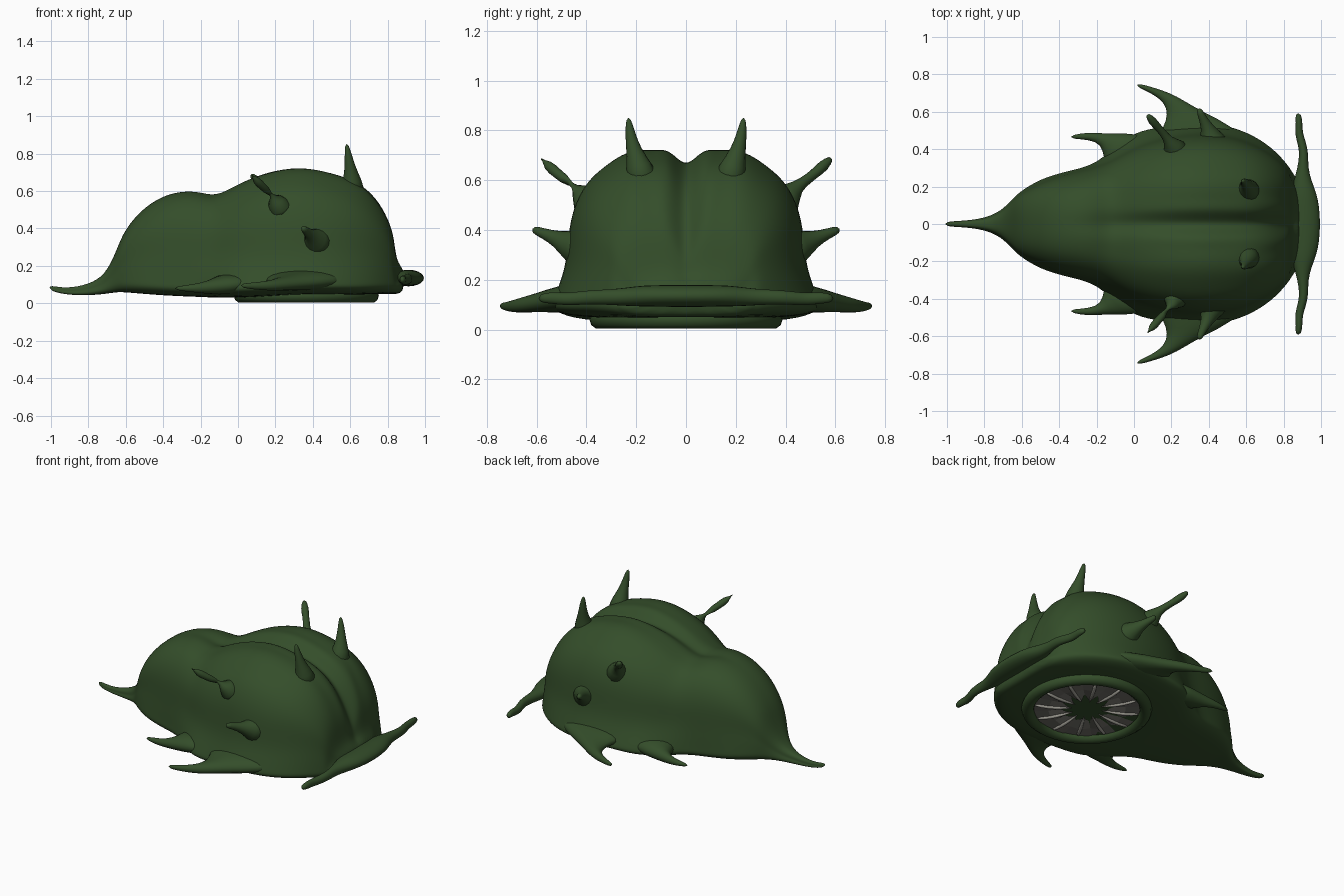
import bpy, bmesh, math
from mathutils import Vector

if "Cube" in bpy.data.objects:
    bpy.data.objects.remove(bpy.data.objects["Cube"])


def material(name, rgb):
    m = bpy.data.materials.new(name)
    m.diffuse_color = (*rgb, 1)
    m.use_nodes = True
    m.node_tree.nodes["Principled BSDF"].inputs["Base Color"].default_value = m.diffuse_color
    return m


GREEN = material("dark moss green", (0.034, 0.075, 0.023))
GREY = material("tooth grey", (0.16, 0.155, 0.135))
PALE = material("pale rib grey", (0.33, 0.32, 0.28))


def make(name, verts, faces, mat, sub=0):
    me = bpy.data.meshes.new(name)
    me.from_pydata([tuple(v) for v in verts], [], faces)
    bm = bmesh.new()
    bm.from_mesh(me)
    bmesh.ops.recalc_face_normals(bm, faces=bm.faces)
    for f in bm.faces:
        f.smooth = True
    bm.to_mesh(me)
    bm.free()
    me.materials.append(mat)
    ob = bpy.data.objects.new(name, me)
    bpy.context.collection.objects.link(ob)
    if sub:
        s = ob.modifiers.new("smooth", 'SUBSURF')
        s.levels = s.render_levels = sub
    return ob


def loft(name, rings, mat, sub=0):
    n = len(rings[0])
    verts = [v for r in rings for v in r]
    faces = [(i * n + j, i * n + (j + 1) % n, (i + 1) * n + (j + 1) % n, (i + 1) * n + j)
             for i in range(len(rings) - 1) for j in range(n)]
    faces += [tuple(range(n)), tuple(range(len(verts) - n, len(verts)))]
    return make(name, verts, faces, mat, sub)


def tube(name, path, radii, mat, sides=8, sub=1):
    pts = [Vector(p) for p in path]
    rings = []
    for i, p in enumerate(pts):
        d = (pts[min(i + 1, len(pts) - 1)] - pts[max(i - 1, 0)]).normalized()
        u = d.orthogonal().normalized()
        w = d.cross(u)
        rings.append([p + radii[i] * (u * math.cos(a) + w * math.sin(a))
                      for a in (2 * math.pi * k / sides for k in range(sides))])
    return loft(name, rings, mat, sub)


def fin(name, sections, s):
    # each section: leading point, trailing point, height, half thickness
    rings = []
    for (ax, ay), (bx, by), z, t in sections:
        a, b = Vector((ax, s * ay, z)), Vector((bx, s * by, z))
        c, h = (a + b) / 2, (a - b) / 2
        rings.append([c + h * math.cos(k * math.pi / 5) + Vector((0, 0, t * math.sin(k * math.pi / 5)))
                      for k in range(10)])
    return loft(name, rings, GREEN, 1)


# body: x, skirt half width, body half width, top, bottom, groove depth
stations = [
    (-1.01, .014, .012, .098, .068, 0), (-.92, .016, .014, .078, .045, 0),
    (-.80, .03, .025, .10, .042, 0), (-.71, .07, .06, .15, .05, 0),
    (-.65, .135, .12, .28, .06, 0), (-.61, .175, .16, .39, .06, 0),
    (-.50, .245, .22, .52, .05, 0), (-.36, .285, .27, .595, .04, 0),
    (-.22, .315, .30, .61, .035, .01), (-.12, .40, .335, .572, .03, .02),
    (0, .50, .41, .65, .03, .04), (.15, .525, .46, .715, .035, .06),
    (.33, .55, .485, .75, .045, .08), (.50, .535, .475, .715, .045, .08),
    (.64, .48, .43, .67, .045, .09), (.74, .41, .37, .58, .05, .10),
    (.805, .34, .31, .47, .05, .13), (.835, .30, .27, .37, .05, .10),
    (.845, .28, .22, .23, .05, .02), (.89, .22, .16, .18, .06, 0)]
fracs = [.98, .92, .82, .68, .54, .40, .27, .16, .07, 0]
rings = []
for x, ys, w, top, zb, g in stations:
    h = top - zb
    mid = zb + min(.22, .5 * h)
    half = [(0, zb), (.45 * ys, zb), (.84 * ys, zb + min(.005, .05 * h)),
            (ys, zb + min(.035, .2 * h)), (.985 * ys, zb + min(.065, .3 * h)),
            ((ys + w) / 2, zb + min(.13, .4 * h)), (w, mid)]
    for f in fracs:
        z = mid + (top - mid) * (1 - f ** 2.6) ** (1 / 2.6)
        y = f * w
        z -= g * math.exp(-(y / .055) ** 2)
        z += .25 * g * math.sin(y * 34) * (y > .1) * (1 - f)
        half.append((y, z))
    ring = half + [(-y, z) for y, z in half[-2:0:-1]]
    rings.append([Vector((x, y, z)) for y, z in ring])
loft("body", rings, GREEN, 2)

# front lip that runs out into a whisker on each side
lip = [(0, .912, .09, .135, .048), (.10, .91, .085, .135, .046), (.17, .908, .07, .135, .045),
       (.23, .902, .05, .132, .04), (.30, .902, .03, .13, .033), (.38, .91, .024, .13, .03),
       (.44, .895, .025, .125, .028), (.49, .88, .022, .122, .026), (.54, .884, .018, .128, .025),
       (.595, .877, .017, .125, .018)]
lip = [(-a[0], *a[1:]) for a in lip[:0:-1]] + lip
loft("lip_and_whiskers", [[Vector((x + rx * math.cos(k * math.pi / 5), y, z + rz * math.sin(k * math.pi / 5)))
                           for k in range(10)] for y, x, rx, z, rz in lip], GREEN, 1)

for side, s in (("left", 1), ("right", -1)):
    # swept skirt fins
    fin(side + "_front_fin", [((.68, .40), (.08, .42), .13, .07), ((.52, .535), (.15, .52), .12, .055),
                              ((.39, .59), (.175, .59), .11, .042), ((.27, .66), (.16, .64), .10, .034),
                              ((.20, .70), (.135, .668), .095, .028), ((.10, .732), (.08, .705), .092, .02),
                              ((.015, .755), (.01, .735), .095, .012)], s)
    fin(side + "_rear_fin", [((.15, .48), (-.15, .26), .11, .07), ((-.06, .49), (-.165, .36), .095, .05),
                             ((-.16, .485), (-.175, .42), .085, .035), ((-.25, .492), (-.23, .45), .08, .022),
                             ((-.34, .475), (-.345, .455), .08, .01)], s)

    # horns and feelers
    def stalk(name, path, radii):
        tube(side + name, [(x, s * y, z) for x, y, z in path], radii, GREEN)
    stalk("_horn", [(.61, .17, .58), (.61, .19, .66), (.60, .21, .72), (.59, .225, .79), (.58, .232, .855)],
          [.085, .055, .033, .022, .009])
    stalk("_upper_feeler", [(.24, .37, .48), (.20, .42, .555), (.17, .47, .59), (.13, .515, .625),
                            (.095, .555, .66), (.07, .585, .69)], [.10, .05, .025, .02, .029, .016])
    stalk("_lower_feeler", [(.43, .40, .32), (.41, .47, .34), (.39, .52, .365), (.365, .57, .385),
                            (.345, .62, .405)], [.12, .065, .035, .023, .017])

# round mouth underneath: lip ring, tooth plates and pale ribs
CX, N = .365, 12
bpy.ops.mesh.primitive_torus_add(location=(CX, 0, .04), major_radius=.35, minor_radius=.038,
                                 major_segments=48, minor_segments=10)
ring = bpy.context.object
ring.name = "mouth_ring"
ring.data.materials.append(GREEN)
bpy.ops.object.shade_smooth()

verts, faces = [], []
for k in range(2 * N):
    a = math.pi * k / N
    ridge = k % 2 == 0
    for r, z in ((.34, .035), (.23, .024 if ridge else .036), (.10 if ridge else .16, .03 if ridge else .042)):
        verts.append((CX + r * math.cos(a), r * math.sin(a), z))
    j = (k + 1) % (2 * N)
    for m in range(2):
        faces.append((3 * k + m, 3 * j + m, 3 * j + m + 1, 3 * k + m + 1))
plates = make("tooth_plates", verts, faces, GREY)
for p in plates.data.polygons:
    p.use_smooth = False
if plates.data.polygons[0].normal.z > 0:
    plates.data.flip_normals()

for k in range(N):
    a = 2 * math.pi * k / N
    tube("tooth_rib_%d" % (k + 1), [(CX + r * math.cos(a), r * math.sin(a), z)
                                    for r, z in ((.32, .032), (.23, .022), (.15, .026), (.085, .034))],
         [.012, .013, .011, .003], PALE, 6, 1)
